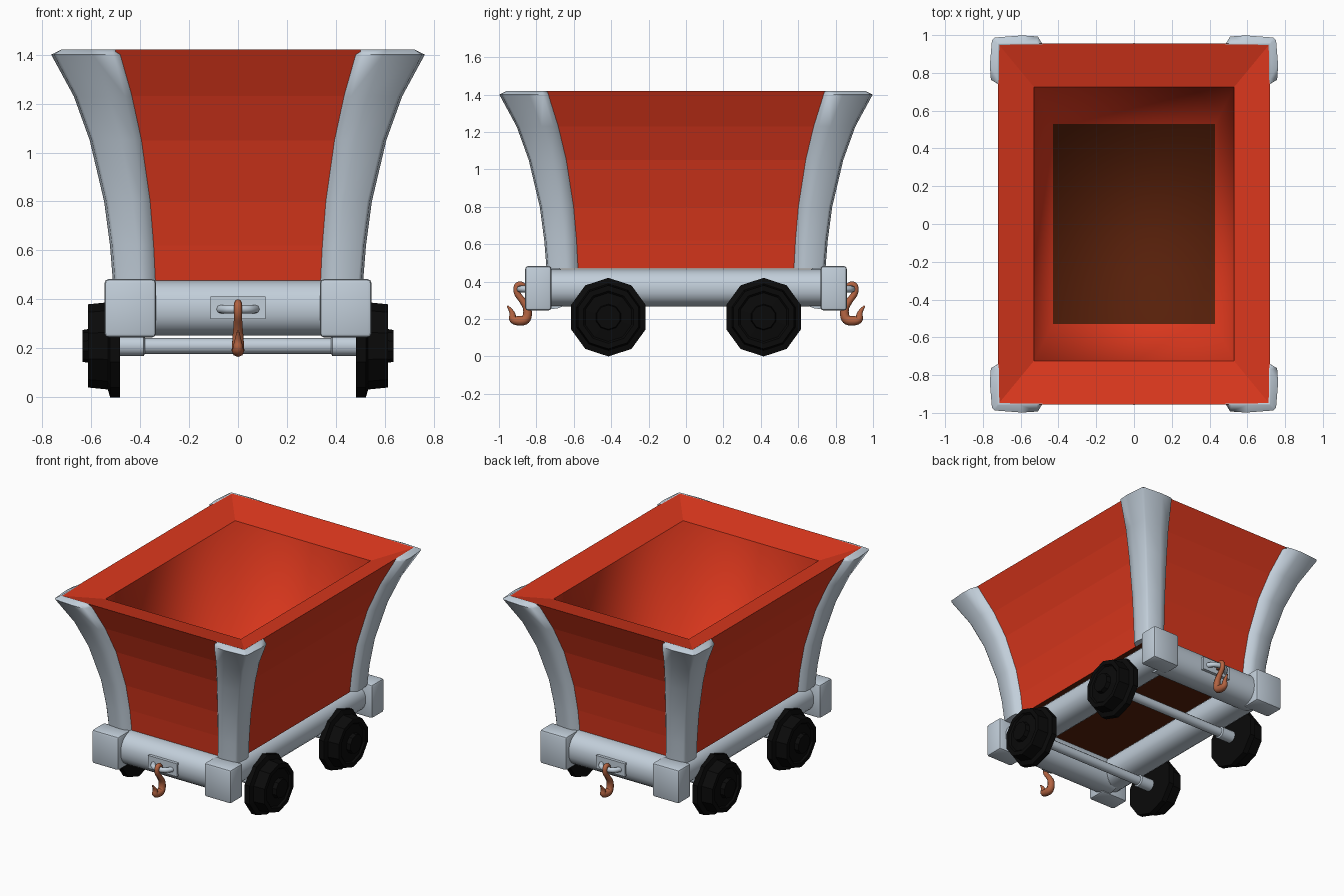
import bpy, bmesh, math
from mathutils import Vector, Matrix

if "Cube" in bpy.data.objects:
    bpy.data.objects.remove(bpy.data.objects["Cube"])

def material(name, rgb):
    m = bpy.data.materials.new(name)
    m.diffuse_color = (*rgb, 1)
    m.use_nodes = True
    m.node_tree.nodes["Principled BSDF"].inputs["Base Color"].default_value = m.diffuse_color
    return m

RED = material("red paint", (0.70, 0.038, 0.012))
BROWN = material("dark brown floor", (0.095, 0.014, 0.003))
STEEL = material("pale steel", (0.54, 0.62, 0.70))
BLACK = material("black iron", (0.003, 0.003, 0.003))
COPPER = material("copper", (0.45, 0.125, 0.053))

def finish(bm, name, *mats, angle=None):
    bmesh.ops.recalc_face_normals(bm, faces=bm.faces)
    me = bpy.data.meshes.new(name)
    bm.to_mesh(me)
    bm.free()
    for m in mats:
        me.materials.append(m)
    ob = bpy.data.objects.new(name, me)
    bpy.context.collection.objects.link(ob)
    if angle:
        bpy.ops.object.select_all(action='DESELECT')
        ob.select_set(True)
        bpy.context.view_layer.objects.active = ob
        bpy.ops.object.shade_smooth_by_angle(angle=math.radians(angle))
    return ob

def loft(bm, rings, caps=True):
    """Skin closed rings of points; returns the list of face bands."""
    vs = [[bm.verts.new(p) for p in r] for r in rings]
    n = len(vs[0])
    bands = [[bm.faces.new((a[i], a[(i + 1) % n], b[(i + 1) % n], b[i])) for i in range(n)]
             for a, b in zip(vs, vs[1:])]
    if caps:
        bands.append([bm.faces.new(vs[0]), bm.faces.new(vs[-1])])
    return bands

def lathe(bm, profile, origin, axis, sides, wide=1.0, square=1.0):
    """Rings of (position along axis, radius) about x or y; square < 1 gives a boxier section."""
    rings = []
    for t, r in profile:
        ring = []
        for i in range(sides):
            a = 2 * math.pi * i / sides
            c, s = (r * math.copysign(abs(v) ** square, v) for v in (math.sin(a), math.cos(a)))
            c *= wide
            ring.append(Vector(origin) + (Vector((t, c, s)) if axis == 'x' else Vector((c, t, s))))
        rings.append(ring)
    loft(bm, rings)

def box(bm, center, size, bevel=0.0):
    vs = bmesh.ops.create_cube(bm, size=1, matrix=Matrix.Translation(center) @ Matrix.Diagonal((*size, 1)))['verts']
    if bevel:
        edges = list({e for v in vs for e in v.link_edges})
        bmesh.ops.bevel(bm, geom=edges, offset=bevel, segments=2, profile=0.5, affect='EDGES')

def tube(name, points, radius, mat, radii=None):
    cu = bpy.data.curves.new(name, 'CURVE')
    cu.dimensions = '3D'
    cu.bevel_depth, cu.bevel_resolution, cu.use_fill_caps = radius, 2, True
    sp = cu.splines.new('NURBS')
    sp.points.add(len(points) - 1)
    for i, p in enumerate(points):
        sp.points[i].co = (*p, 1)
        sp.points[i].radius = radii[i] if radii else 1
    sp.use_endpoint_u, sp.order_u, sp.resolution_u = True, 3, 5
    cu.materials.append(mat)
    ob = bpy.data.objects.new(name, cu)
    bpy.context.collection.objects.link(ob)

def rect(x, y, z):
    return [(-x, -y, z), (x, -y, z), (x, y, z), (-x, y, z)]

# flared tub: outer wall, sloping rim, straight inner wall, floor
FLARE = [(0.47, 0.0), (0.62, 0.012), (0.80, 0.036), (1.05, 0.095), (1.23, 0.16), (1.42, 0.25)]
PX, PY = 0.47, 0.705
bm = bmesh.new()
outer = [rect(PX + f, PY + f, z) for z, f in FLARE]
inner = [rect(0.53, 0.725, 1.36), rect(0.43, 0.53, 0.485)]
bands = loft(bm, outer + inner)
for f in bands[-1]:
    f.material_index = 1
for band in bands[len(outer):-1] + [bands[-1][1:]]:
    for f in band:
        f.smooth = True
for f in bands[len(outer) - 1]:   # keep the rim edges crisp
    for e in f.edges:
        e.smooth = False
finish(bm, "tub", RED, BROWN)

# curved corner posts wrapping the tub edges
bm = bmesh.new()
steps = FLARE[:-1] + [(1.40, 0.24), (1.42, 0.25)]
for sx in (-1, 1):
    for sy in (-1, 1):
        rings = []
        for k, (z, f) in enumerate(steps):
            x, y, t = PX + f, PY + f, f / 0.25
            wx, wy = 0.135 + 0.10 * t, 0.13 + 0.085 * t
            o = 0.043
            if k == len(steps) - 2:
                o = 0.056
            elif k == len(steps) - 1:
                o = 0.003
            sec = [(x - wx, y - 0.003), (x - wx + 0.03, y + o * 0.85), (x - wx * 0.5, y + o * 0.95),
                   (x + o * 0.5, y + o * 0.75), (x + o * 0.75, y + o * 0.5),
                   (x + o * 0.95, y - wy * 0.5), (x + o * 0.85, y - wy + 0.03), (x - 0.003, y - wy),
                   (x - 0.006, y - 0.006)]
            rings.append([(sx * a, sy * b, z) for a, b in sec])
        loft(bm, rings)
finish(bm, "corner_posts", STEEL, angle=70)

# rounded frame beams
bm = bmesh.new()
for s in (-1, 1):
    lathe(bm, [(-0.76, 0.099), (0.76, 0.099)], (s * 0.385, 0, 0.367), 'y', 24, 1.12, 0.9)
    lathe(bm, [(-0.40, 0.112), (0.40, 0.112)], (0, s * 0.72, 0.365), 'x', 24, 1.0, 0.9)
finish(bm, "frame_beams", STEEL, angle=45)

# square corner blocks
bm = bmesh.new()
for sx in (-1, 1):
    for sy in (-1, 1):
        box(bm, (sx * 0.44, sy * 0.79, 0.364), (0.21, 0.14, 0.238), 0.016)
finish(bm, "corner_blocks", STEEL, angle=40)

# axles with thicker end collars
bm = bmesh.new()
for y in (-0.415, 0.415):
    lathe(bm, [(-0.50, 0.042), (-0.385, 0.042), (-0.38, 0.032), (0.38, 0.032),
               (0.385, 0.042), (0.50, 0.042)], (0, y, 0.21), 'x', 12)
finish(bm, "axles", STEEL, angle=40)

# ten-sided flanged wheels with hubs
bm = bmesh.new()
for sx in (-1, 1):
    for y in (-0.415, 0.415):
        prof = [(0.483, 0.21), (0.522, 0.21), (0.532, 0.178), (0.612, 0.17), (0.612, 0.14),
                (0.600, 0.13), (0.606, 0.07), (0.635, 0.065)]
        lathe(bm, [(sx * t, r) for t, r in prof], (0, y, 0.21), 'x', 10)
finish(bm, "wheels", BLACK)

# coupling plate, staple and hook at each end
bm = bmesh.new()
for s in (-1, 1):
    box(bm, (0, s * 0.825, 0.365), (0.225, 0.04, 0.092))
finish(bm, "coupling_plates", STEEL)
for s, end in ((-1, "front"), (1, "back")):
    tube(end + "_staple", [(-0.075, s * 0.83, 0.36), (-0.06, s * 0.87, 0.36), (-0.02, s * 0.888, 0.36),
                           (0.02, s * 0.888, 0.36), (0.06, s * 0.87, 0.36), (0.075, s * 0.83, 0.36)], 0.018, STEEL)
    path = [(0.862, 0.345), (0.866, 0.385), (0.905, 0.385), (0.908, 0.34), (0.875, 0.30), (0.845, 0.255),
            (0.850, 0.198), (0.885, 0.188), (0.93, 0.195), (0.925, 0.235), (0.955, 0.27)]
    tube(end + "_hook", [(0, s * y, z) for y, z in path], 0.022, COPPER,
         [0.6, 0.7, 0.75, 0.75, 0.8, 1.0, 1.15, 1.2, 1.0, 0.65, 0.2])
